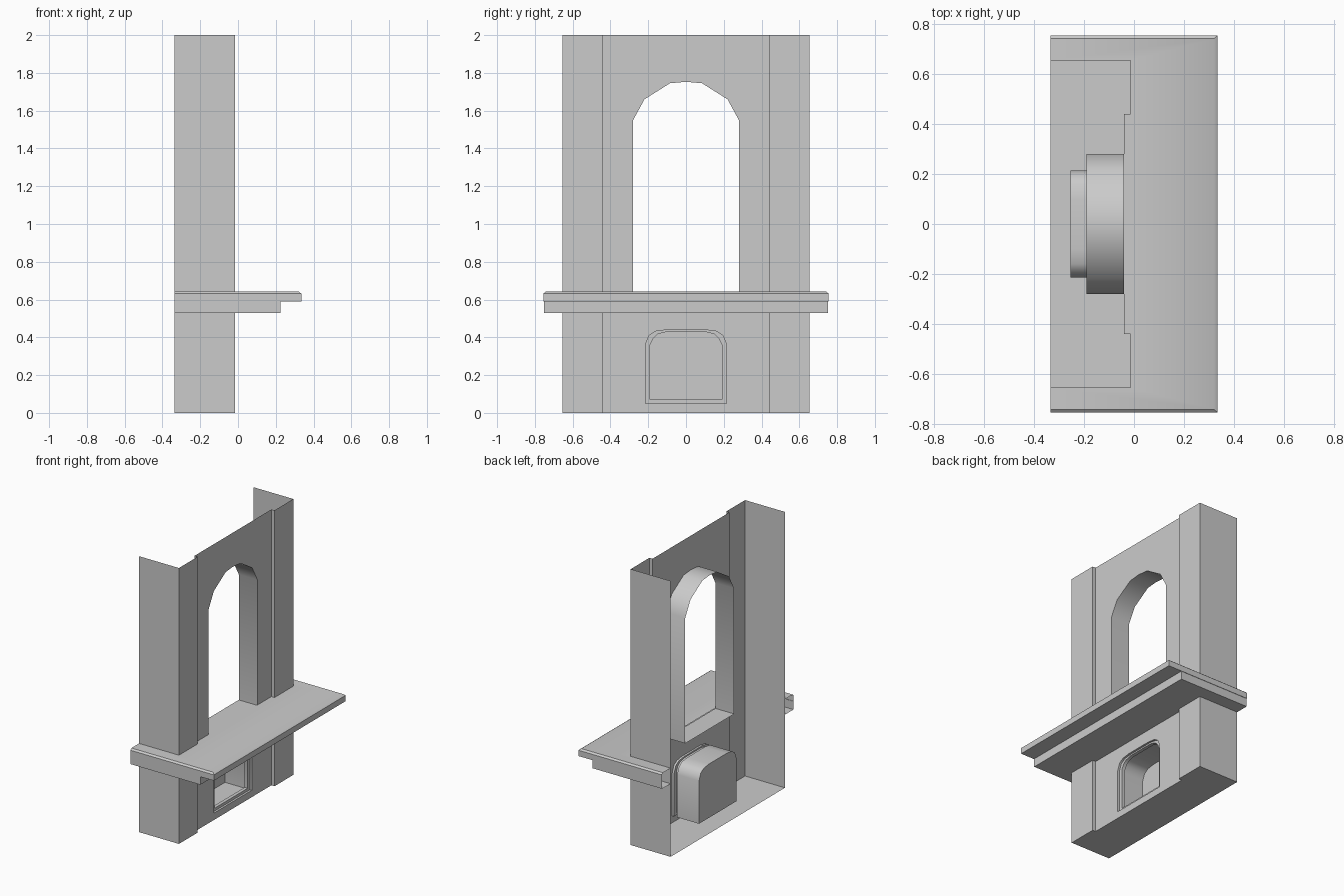
import bpy, bmesh

if "Cube" in bpy.data.objects:
    bpy.data.objects.remove(bpy.data.objects["Cube"])


def mirror(half):
    """Complete a (y, z) outline that runs from the +y side to the centre."""
    return half + [(-y, z) for y, z in reversed(half) if y > 0]


def at_x(outline, x):
    return [(x, y, z) for y, z in outline]


def at_z(outline, z):
    return [(x, y, z) for x, y in outline]


def bridge(bm, loops, closed):
    """Quad strips through successive point loops."""
    rows = [[bm.verts.new(p) for p in loop] for loop in loops]
    for a, b in zip(rows, rows[1:]):
        n = len(a)
        for i in range(n if closed else n - 1):
            j = (i + 1) % n
            bm.faces.new((a[i], a[j], b[j], b[i]))
    return rows


def finish(name, bm, flip=False):
    bmesh.ops.remove_doubles(bm, verts=bm.verts[:], dist=0.0005)
    bmesh.ops.recalc_face_normals(bm, faces=bm.faces[:])
    if flip:
        bmesh.ops.reverse_faces(bm, faces=bm.faces[:])
    me = bpy.data.meshes.new(name)
    bm.to_mesh(me)
    bm.free()
    ob = bpy.data.objects.new(name, me)
    bpy.context.collection.objects.link(ob)
    bpy.ops.object.select_all(action='DESELECT')
    ob.select_set(True)
    bpy.context.view_layer.objects.active = ob
    bpy.ops.object.shade_smooth_by_angle(angle=0.7)
    return ob


BACK, WALL, PILASTER = -0.335, -0.04, -0.015
TOP, SHELF_TOP = 2.0, 0.64

# Outlines of the arched window and the oven-like niche
window = mirror([(0.28, SHELF_TOP), (0.28, 1.55), (0.22, 1.66), (0.085, 1.745), (0, 1.753)])
niche = mirror([(0.215, 0.05), (0.215, 0.36), (0.195, 0.41), (0.16, 0.432), (0.1, 0.44), (0, 0.44)])
niche_lip = mirror([(0.19, 0.07), (0.19, 0.36), (0.173, 0.395), (0.148, 0.418), (0.1, 0.43), (0, 0.43)])

# Plan of the side walls and pilasters, on the +y side
side = [(BACK, 0.655), (PILASTER, 0.655), (PILASTER, 0.44), (WALL, 0.44)]
other_side = [(x, -y) for x, y in reversed(side)]
plan = side + other_side

# Body: hollow side walls, pilasters and floor, open at the back and top
bm = bmesh.new()
for wall in (side, other_side):
    bridge(bm, [at_z(wall, 0), at_z(wall, TOP)], False)
bm.faces.new([bm.verts.new(p) for p in at_z(plan, 0)])

# Front panel with window and niche openings
edges = []
panel = [(-0.44, 0), (0.44, 0), (0.44, TOP), (-0.44, TOP)]
for outline in (panel, window, niche):
    vs = [bm.verts.new(p) for p in at_x(outline, WALL)]
    edges += [bm.edges.new((vs[i - 1], vs[i])) for i in range(len(vs))]
bmesh.ops.triangle_fill(bm, edges=edges, use_beauty=True, normal=(1, 0, 0))
flat = [e for e in bm.edges if len(e.link_faces) == 2 and e.calc_face_angle(1) < 0.001]
bmesh.ops.beautify_fill(bm, faces=[f for f in bm.faces if len(f.verts) == 3], edges=flat)
finish("wall_body", bm)

# Window reveal running back into the wall
bm = bmesh.new()
bridge(bm, [at_x(window, WALL), at_x(window, -0.19)], True)
finish("window_reveal", bm, flip=True)

# Niche: recessed frame, narrower lip, then the chamber with a back
bm = bmesh.new()
rows = bridge(bm, [at_x(niche, WALL), at_x(niche, -0.055), at_x(niche_lip, -0.055),
                   at_x(niche_lip, -0.08), at_x(niche, -0.08), at_x(niche, -0.255)], True)
bm.faces.new(rows[-1])
finish("niche", bm, flip=True)


# Shelf wrapping the front and sides, stepped underneath at the front
def rim(front, half):
    return [(BACK, half), (front, half), (front, -half), (BACK, -half)]


bm = bmesh.new()
rows = bridge(bm, [at_z(rim(0.225, 0.752), 0.53), at_z(rim(0.225, 0.752), 0.59),
                   at_z(rim(0.335, 0.755), 0.59), at_z(rim(0.335, 0.755), 0.632),
                   at_z(rim(0.32, 0.742), 0.643)], False)
for row, z in ((rows[0], 0.53), (rows[-1], 0.643)):
    inner = [bm.verts.new(p) for p in at_z(plan, z)]
    bm.faces.new(row + inner[::-1])
finish("shelf", bm)
